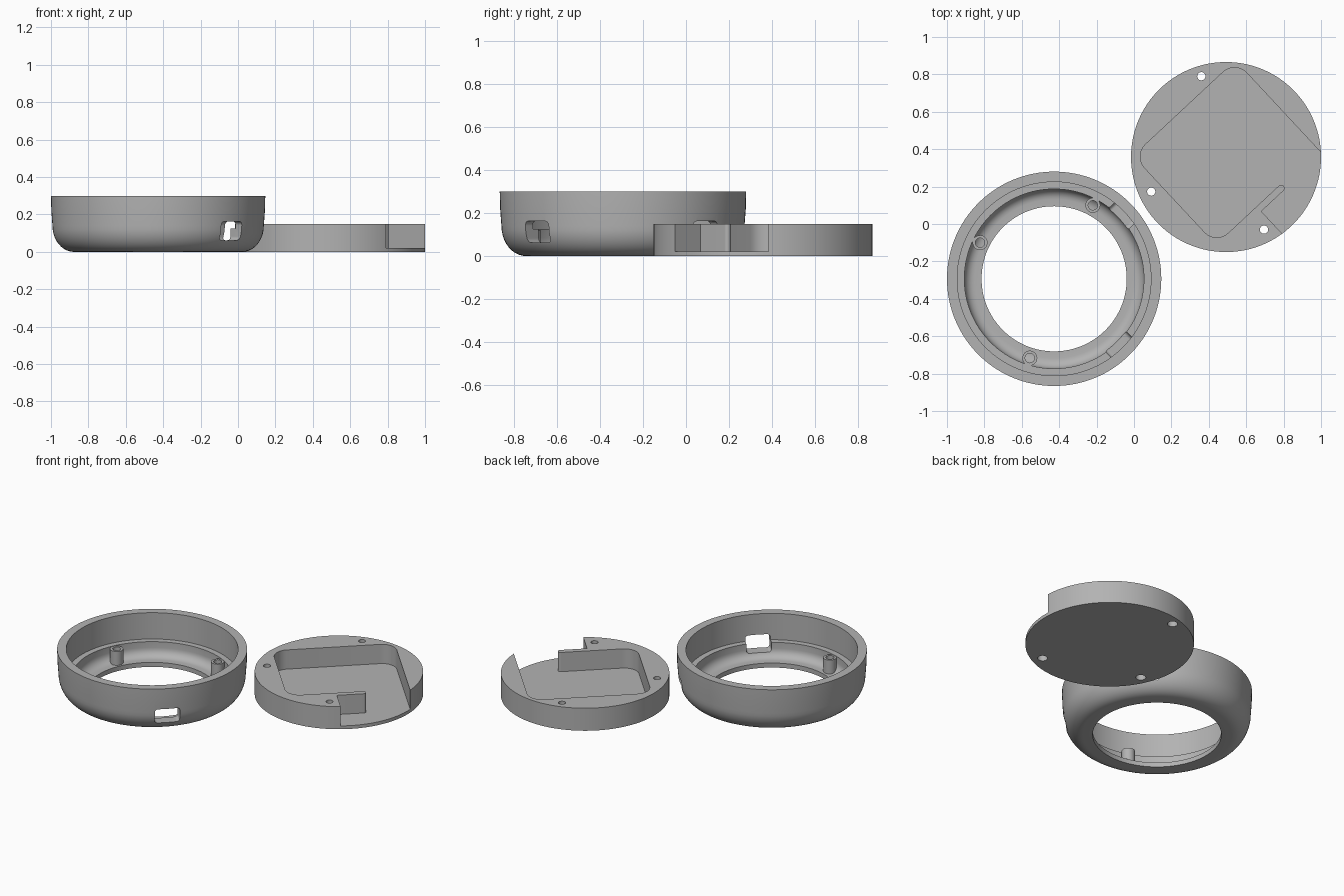
import bpy, bmesh, math
from mathutils import Vector, Matrix

if "Cube" in bpy.data.objects:
    bpy.data.objects.remove(bpy.data.objects["Cube"])

RING = Vector((-0.427, -0.293, 0))
LID = Vector((0.492, 0.358, 0))
grey = bpy.data.materials.new("plain_grey")
grey.diffuse_color = (0.45, 0.45, 0.45, 1)
grey.use_nodes = True
grey.node_tree.nodes["Principled BSDF"].inputs["Base Color"].default_value = grey.diffuse_color


def make(name, bm, loc=(0, 0, 0), turn=0, helper=False):
    bmesh.ops.recalc_face_normals(bm, faces=bm.faces)
    me = bpy.data.meshes.new(name)
    bm.to_mesh(me)
    bm.free()
    ob = bpy.data.objects.new(name, me)
    ob.location = loc
    ob.rotation_euler.z = turn
    me.materials.append(grey)
    bpy.context.collection.objects.link(ob)
    ob.hide_render = ob.hide_viewport = helper
    return ob


def rounded(corners):
    """Outline from (x, y, radius) corners, with arcs where radius > 0."""
    out = []
    for i, (x, y, r) in enumerate(corners):
        p = Vector((x, y))
        if r == 0:
            out.append(p)
            continue
        a = (Vector(corners[i - 1][:2]) - p).normalized()
        b = (Vector(corners[(i + 1) % len(corners)][:2]) - p).normalized()
        c = p + (a + b) * r            # all corners are square
        out += [c - b * r * math.cos(t) - a * r * math.sin(t)
                for t in (math.pi / 2 * k / 8 for k in range(9))]
    return out


def prism(pts, z0, z1):
    bm = bmesh.new()
    f = bm.faces.new([bm.verts.new((p[0], p[1], z0)) for p in pts])
    ex = bmesh.ops.extrude_face_region(bm, geom=[f])["geom"]
    bmesh.ops.translate(bm, vec=(0, 0, z1 - z0),
                        verts=[v for v in ex if isinstance(v, bmesh.types.BMVert)])
    return bm


def circle(r, n):
    return [(r * math.cos(2 * math.pi * i / n), r * math.sin(2 * math.pi * i / n))
            for i in range(n)]


def cut(ob, tool):
    m = ob.modifiers.new("cut", 'BOOLEAN')
    m.operation, m.solver, m.object = 'DIFFERENCE', 'EXACT', tool


def apply(ob):
    bpy.context.view_layer.update()
    dg = bpy.context.evaluated_depsgraph_get()
    me = bpy.data.meshes.new_from_object(ob.evaluated_get(dg))
    ob.modifiers.clear()
    ob.data = me
    bpy.ops.object.select_all(action='DESELECT')
    ob.select_set(True)
    bpy.context.view_layer.objects.active = ob
    bpy.ops.object.shade_smooth_by_angle(angle=math.radians(30))


# Bowl-shaped ring: lathe a closed wall profile
profile = [(0.388, 0.03), (0.388, 0)]
profile += [(0.45 + 0.115 * math.sin(t), 0.14 - 0.14 * math.cos(t))
            for t in (math.pi / 2 * k / 10 for k in range(11))]
profile += [(0.571, 0.22), (0.573, 0.3), (0.518, 0.3), (0.518, 0.125), (0.48, 0.125)]
profile += [(0.425 + 0.055 * math.cos(t), 0.085 - 0.055 * math.sin(t))
            for t in (math.pi / 2 * k / 6 for k in range(7))]
N = 128
bm = bmesh.new()
loops = [[bm.verts.new((r * x, r * y, z)) for r, z in profile] for x, y in circle(1, N)]
for i in range(N):
    a, b = loops[i], loops[(i + 1) % N]
    for j in range(len(profile)):
        k = (j + 1) % len(profile)
        bm.faces.new((a[j], a[k], b[k], b[j]))
ring = make("ring_housing", bm, RING)

# Two rounded side openings through the ring wall
for deg in (-45.5, 43):
    w = 0.077
    outline = rounded([(-w, 0.062, 0.02), (w, 0.062, 0.02), (w, 0.162, 0.02), (-w, 0.162, 0.02)])
    bm = prism(outline, 0.43, 0.7)
    # outline x -> sideways, y -> up, extrusion -> outward
    bm.transform(Matrix(((0, 0, 1, 0), (1, 0, 0, 0), (0, 1, 0, 0), (0, 0, 0, 1))))
    cut(ring, make("side_opening_cutter", bm, RING, math.radians(deg), True))
apply(ring)

# Hollow screw posts inside the ring
for x, y in ((-0.22, 0.1), (-0.823, -0.1), (-0.557, -0.717)):
    bm = bmesh.new()
    path = [(0.04, 0.02), (0.04, 0.122), (0.025, 0.122), (0.025, 0.03), (0, 0.03)]
    verts = [bm.verts.new((r, 0, z)) for r, z in path]
    edges = [bm.edges.new(p) for p in zip(verts, verts[1:])]
    bmesh.ops.spin(bm, geom=verts + edges, cent=(0, 0, 0), axis=(0, 0, 1),
                   angle=2 * math.pi, steps=32)
    bmesh.ops.remove_doubles(bm, verts=bm.verts, dist=1e-4)
    apply(make("screw_post", bm, (x, y, 0)))

# Lid disc with a tray pocket that opens through the rim beside a thin finger wall
lid = make("lid", prism(circle(0.508, 128), 0, 0.15), LID)
pocket = rounded([(-0.358, -0.305, 0.09), (0.12, -0.305, 0.017), (0.12, -0.341, 0.017),
                  (-0.06, -0.341, 0), (-0.06, -0.7, 0), (0.388, -0.7, 0),
                  (0.388, 0.343, 0.09), (-0.358, 0.343, 0.09)])
# The finger tip bulges outward into the pocket, so its arcs follow the same corners
cut(lid, make("pocket_cutter", prism(pocket, 0.022, 0.3), LID, math.radians(43), True))

# Screw holes through the lid, wider at the underside
for x, y in ((0.36, 0.79), (0.092, 0.173), (0.695, -0.03)):
    for r, z0, z1 in ((0.022, -0.1, 0.3), (0.031, -0.1, 0.04)):
        cut(lid, make("screw_hole_cutter", prism(circle(r, 32), z0, z1), (x, y, 0), 0, True))
apply(lid)
